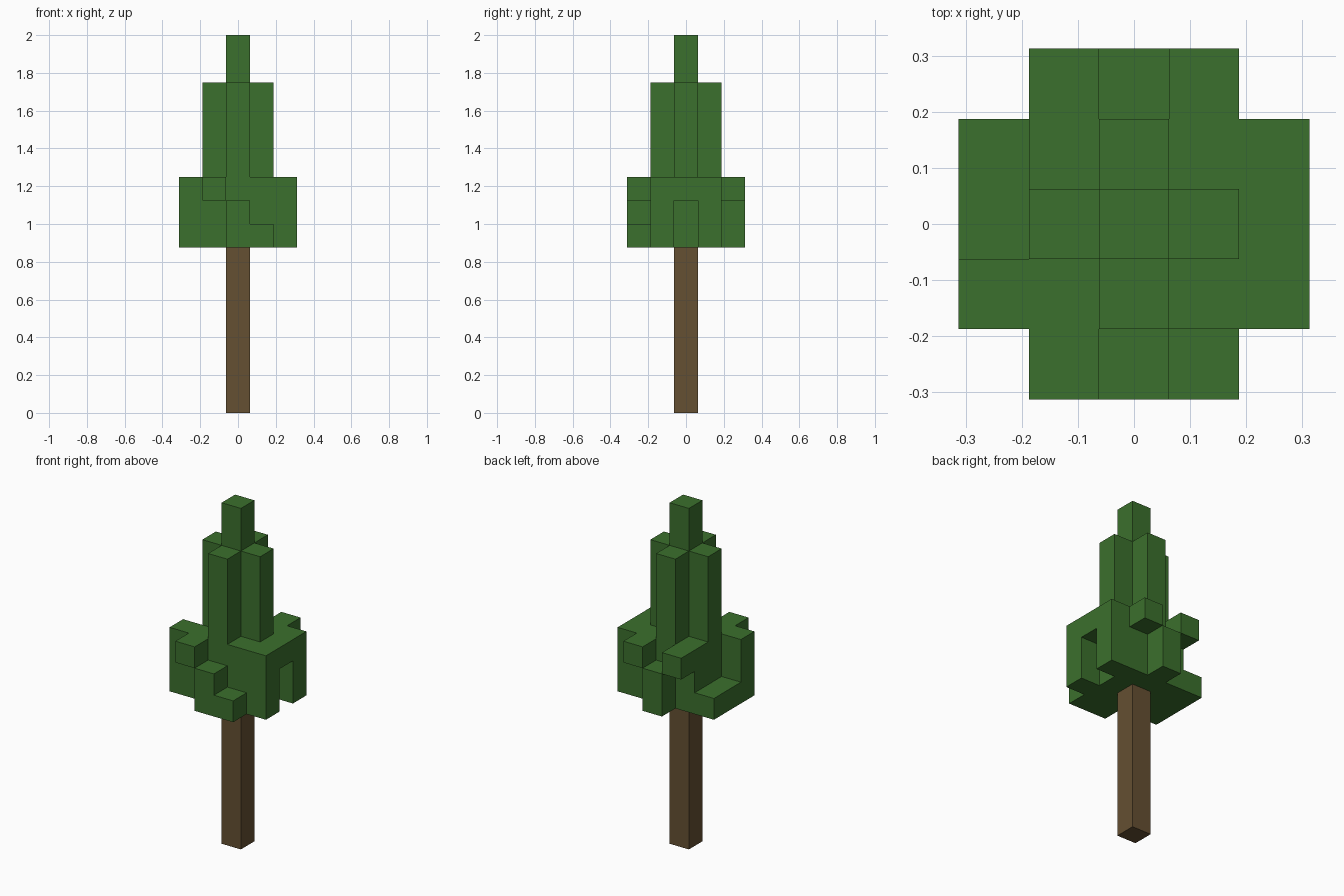
import bpy, bmesh
from mathutils import Vector
from itertools import product

U = 0.125  # edge of one cube

if "Cube" in bpy.data.objects:
    bpy.data.objects.remove(bpy.data.objects["Cube"], do_unlink=True)


def material(name, rgb):
    m = bpy.data.materials.new(name)
    m.use_nodes = True
    m.diffuse_color = (*rgb, 1)
    m.node_tree.nodes["Principled BSDF"].inputs["Base Color"].default_value = (*rgb, 1)
    return m


def block(x, y, z):
    """Cells filling inclusive (low, high) ranges on each axis."""
    return set(product(*(range(lo, hi + 1) for lo, hi in (x, y, z))))


def skin(name, cells, mat):
    """Flat-faced outer surface of a set of cube cells."""
    bm = bmesh.new()
    for cell in cells:
        for axis, side in product(range(3), (-1, 1)):
            near = list(cell)
            near[axis] += side
            if tuple(near) in cells:
                continue
            n, a, b = Vector(), Vector(), Vector()
            n[axis] = side / 2
            a[(axis + 1) % 3] = side / 2
            b[(axis + 2) % 3] = 1 / 2
            centre = Vector(cell) + Vector((0, 0, 0.5)) + n
            corners = (-a - b, a - b, a + b, b - a)
            bm.faces.new([bm.verts.new((centre + c) * U) for c in corners])
    bmesh.ops.remove_doubles(bm, verts=bm.verts, dist=U / 100)
    bmesh.ops.dissolve_limit(bm, angle_limit=0.01, verts=bm.verts, edges=bm.edges)
    mesh = bpy.data.meshes.new(name)
    bm.to_mesh(mesh)
    bm.free()
    mesh.materials.append(mat)
    obj = bpy.data.objects.new(name, mesh)
    bpy.context.collection.objects.link(obj)


bark = material("bark brown", (0.130, 0.080, 0.032))
leaf = material("leaf green", (0.044, 0.162, 0.026))

# Trunk
skin("trunk", block((0, 0), (0, 0), (0, 6)), bark)

# Lower crown: solid core
low, mid, top = 7, 8, 9
crown = block((-1, 1), (-1, 1), (low, top))

# Left side: two full columns bridged over a gap
for y in (-1, 1):
    crown |= block((2, 2), (y, y), (low, top))
crown |= block((2, 2), (0, 0), (top, top))

# Right side: low ledge with one full column at the front
crown |= block((-2, -2), (-1, 1), (low, low))
crown |= block((-2, -2), (-1, -1), (low, top))

# Front: steps going down towards the left
crown |= block((-1, -1), (-2, -2), (top, top))
crown |= block((0, 0), (-2, -2), (low, mid))
crown |= block((1, 1), (-2, -2), (low, low))

# Back: middle column between two raised cubes
crown |= block((0, 0), (2, 2), (low, mid))
for x in (-1, 1):
    crown |= block((x, x), (2, 2), (top, top))

# Upper crown: cross-shaped tower and tip
crown |= block((-1, 1), (0, 0), (10, 13)) | block((0, 0), (-1, 1), (10, 13))
crown |= block((0, 0), (0, 0), (14, 15))
skin("foliage", crown, leaf)
